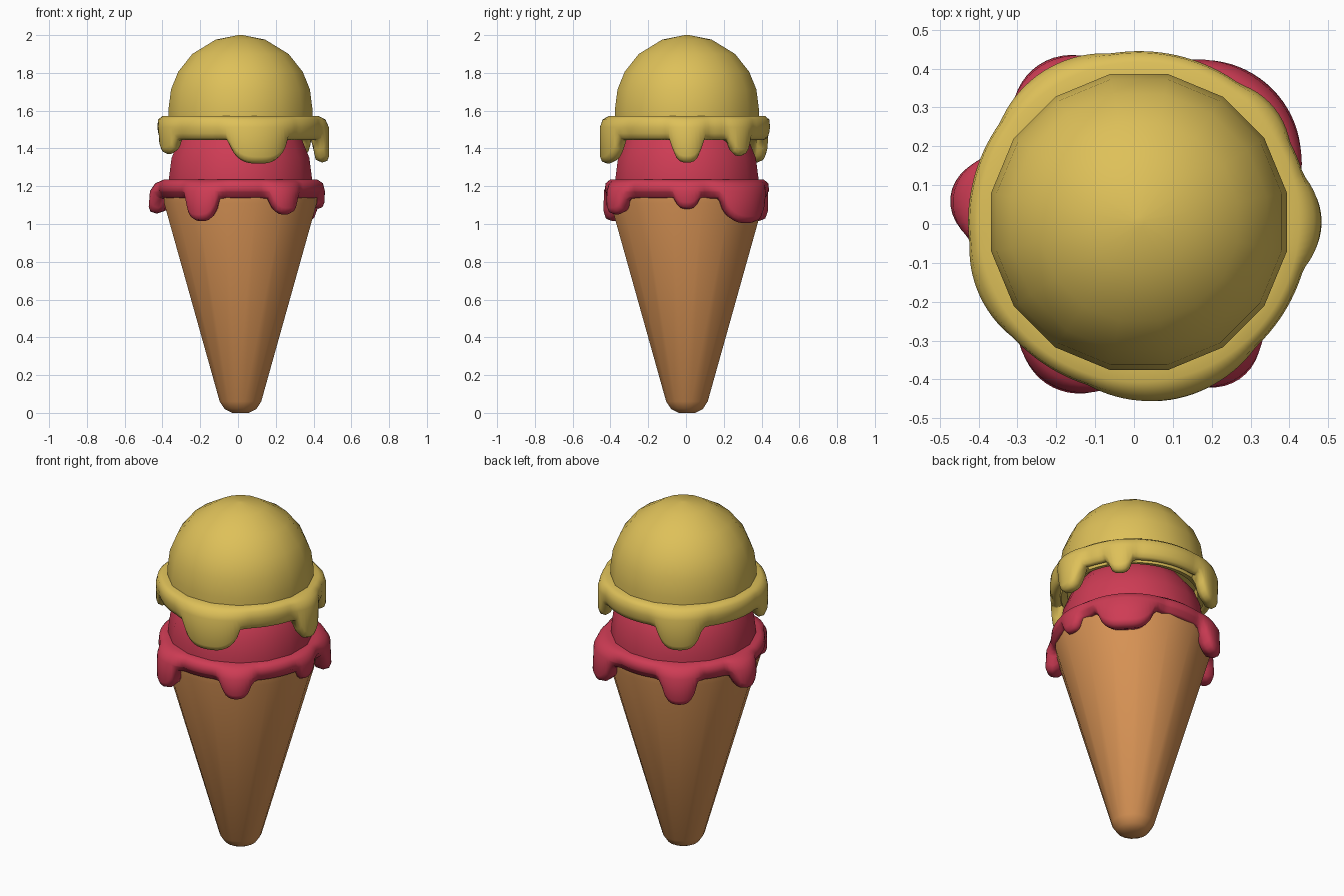
import bpy, math

if "Cube" in bpy.data.objects:
    bpy.data.objects.remove(bpy.data.objects["Cube"])

CX, CY = 0.013, 0.005


def material(name, rgb):
    m = bpy.data.materials.new(name)
    m.diffuse_color = (*rgb, 1)
    m.use_nodes = True
    m.node_tree.nodes["Principled BSDF"].inputs["Base Color"].default_value = m.diffuse_color
    return m


def make(name, verts, faces, mat, angle=60):
    me = bpy.data.meshes.new(name)
    me.from_pydata(verts, [], faces)
    me.materials.append(mat)
    ob = bpy.data.objects.new(name, me)
    bpy.context.collection.objects.link(ob)
    bpy.ops.object.select_all(action='DESELECT')
    ob.select_set(True)
    bpy.context.view_layer.objects.active = ob
    bpy.ops.object.mode_set(mode='EDIT')
    bpy.ops.mesh.select_all(action='SELECT')
    bpy.ops.mesh.normals_make_consistent(inside=False)
    bpy.ops.object.mode_set(mode='OBJECT')
    bpy.ops.object.shade_smooth_by_angle(angle=math.radians(angle))
    return ob


def lathe(name, profile, sides, mat):
    """Closed turned shape from (radius, z) pairs, capped at both ends."""
    verts, faces = [], []
    for r, z in profile:
        for i in range(sides):
            a = 2 * math.pi * (i + 0.5) / sides
            verts.append((CX + r * math.cos(a), CY + r * math.sin(a), z))
    for k in range(len(profile) - 1):
        for i in range(sides):
            j = (i + 1) % sides
            faces.append((k * sides + i, k * sides + j,
                          (k + 1) * sides + j, (k + 1) * sides + i))
    faces.append(tuple(range(sides)))
    faces.append(tuple(range(len(verts) - sides, len(verts))))
    return make(name, verts, faces, mat)


def dome(name, radius, zc, mat):
    prof = [(radius * math.cos(math.radians(a)), zc + radius * math.sin(math.radians(a)))
            for a in (0, 15, 30, 48, 70, 88)]
    return lathe(name, [(radius, zc - 0.06)] + prof, 16, mat)


def drip_ring(name, top, base, radius, drips, mat, steps=144):
    """Melted collar: drips are (angle, half width, bottom z, bulge)."""
    verts, faces = [], []
    for i in range(steps):
        deg = 360 * i / steps
        bot, bulge = base, 0
        for ang, hw, low, out in drips:
            t = abs((deg - ang + 180) % 360 - 180) / hw
            if t < 1.15:
                t1 = t / 1.15
                bot = min(bot, base - (base - low) * (1 - t1 ** 3) ** 0.75)
            if t < 1.6:
                bulge = max(bulge, out * (1 - (t / 1.6) ** 2))
        R = radius
        section = [(0.345, top - 0.005), (R - 0.018, top), (R + 0.006 + 0.4 * bulge, top - 0.02),
                   (R + 0.01 + 0.8 * bulge, top - 0.06), (R + 0.005 + bulge, bot + 0.035),
                   (R - 0.005 + bulge, bot + 0.01), (R - 0.025 + 0.8 * bulge, bot),
                   (R - 0.045 + 0.4 * bulge, bot + 0.015), (0.38, base), (0.345, base + 0.01)]
        a = math.radians(deg)
        verts += [(CX + r * math.cos(a), CY + r * math.sin(a), z) for r, z in section]
    n = len(section)
    for i in range(steps):
        j = (i + 1) % steps
        for k in range(n):
            l = (k + 1) % n
            faces.append((i * n + k, j * n + k, j * n + l, i * n + l))
    return make(name, verts, faces, mat, 70)


yellow = material("vanilla yellow", (0.73, 0.53, 0.10))
pink = material("berry pink", (0.62, 0.045, 0.09))
tan = material("wafer tan", (0.68, 0.29, 0.09))

# wafer cone with rounded tip
lathe("cone", [(0.045, 0), (0.085, 0.02), (0.112, 0.06), (0.412, 1.11), (0.412, 1.17)], 16, tan)

# lower scoop and its drips
dome("lower_scoop", 0.385, 1.25, pink)
drip_ring("lower_drips", 1.235, 1.135, 0.425,
          [(-118, 11, 1.015, 0.05), (-58, 9.5, 1.05, 0.05), (0, 8, 1.08, 0.015),
           (45, 18, 1.005, 0.055), (122, 11, 1.015, 0.05), (172, 9, 1.055, 0.06)], pink)

# upper scoop and its drips
dome("upper_scoop", 0.388, 1.612, yellow)
drip_ring("upper_drips", 1.573, 1.445, 0.43,
          [(-77, 19, 1.32, 0.03), (0, 10, 1.325, 0.035), (41, 8, 1.36, 0.02),
           (122, 14, 1.325, 0.025), (-155, 11, 1.37, 0.015)], yellow)
